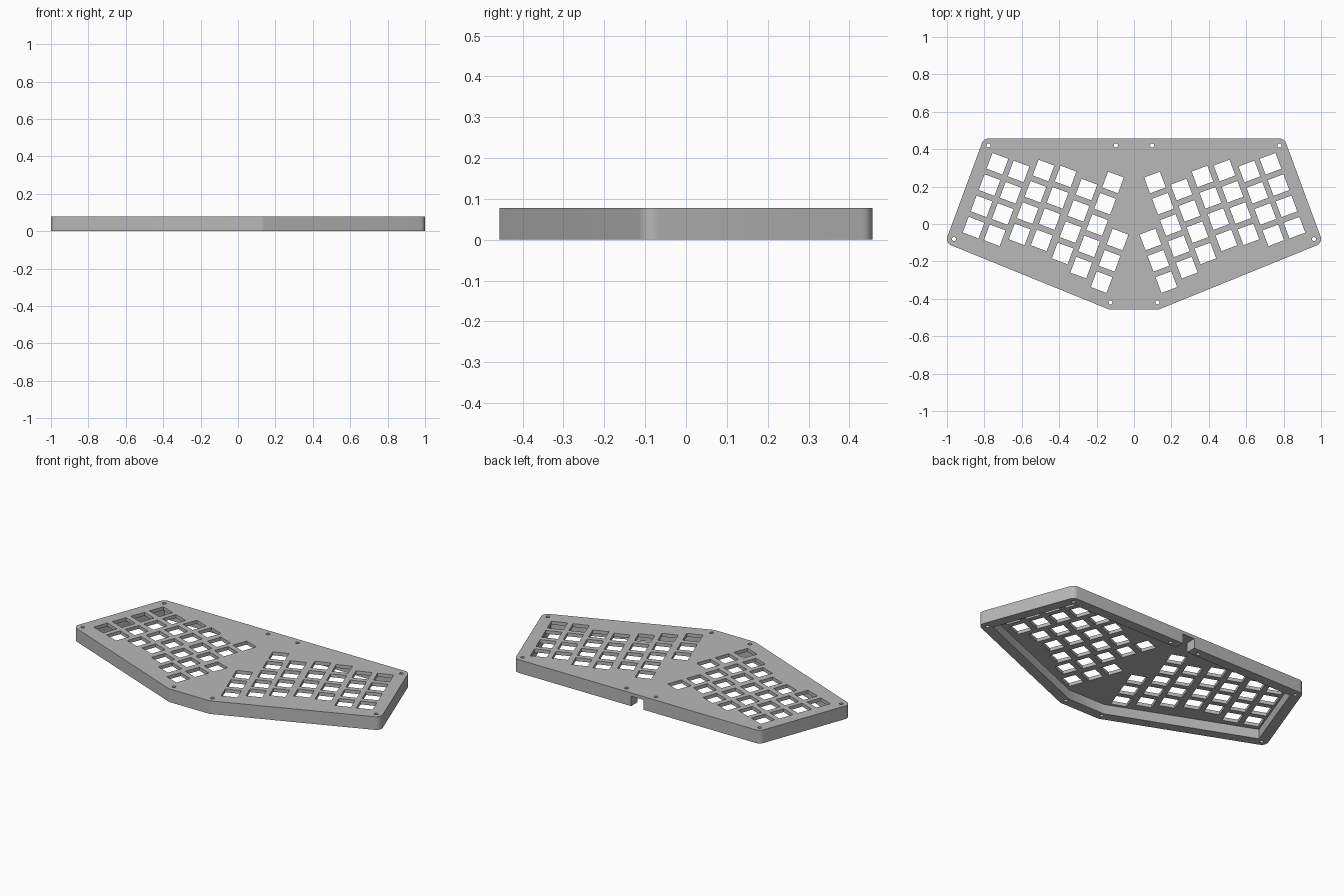
import bpy, bmesh
from math import radians, atan2, cos, sin, pi, tau
from mathutils import Vector, Matrix

cube = bpy.data.objects.get("Cube")
if cube:
    bpy.data.objects.remove(cube, do_unlink=True)

HEIGHT, PLATE, RIM, ROUND = 0.078, 0.02, 0.06, 0.037
KEY, PITCH, TILT = 0.09, 0.1215, radians(20.5)

grey = bpy.data.materials.new("case_grey")
grey.use_nodes = True
grey.diffuse_color = (0.48, 0.48, 0.48, 1)
grey.node_tree.nodes["Principled BSDF"].inputs["Base Color"].default_value = grey.diffuse_color


def add_prism(bm, points, z0, z1):
    """Extrude a counter-clockwise outline from z0 to z1."""
    low = [bm.verts.new((p[0], p[1], z0)) for p in points]
    high = [bm.verts.new((p[0], p[1], z1)) for p in points]
    bm.faces.new(low[::-1])
    bm.faces.new(high)
    for i in range(len(points)):
        j = (i + 1) % len(points)
        bm.faces.new((low[i], low[j], high[j], high[i]))


def make_object(name, prisms):
    bm = bmesh.new()
    for points, z0, z1 in prisms:
        add_prism(bm, points, z0, z1)
    mesh = bpy.data.meshes.new(name)
    bm.to_mesh(mesh)
    bm.free()
    mesh.materials.append(grey)
    obj = bpy.data.objects.new(name, mesh)
    bpy.context.collection.objects.link(obj)
    return obj


def circle(centre, radius, count=16):
    return [centre + radius * Vector((cos(tau * i / count), sin(tau * i / count)))
            for i in range(count)]


def offset_outline(corners, distance, steps):
    """Offset a convex outline: rounded corners outwards, mitred inwards."""
    result = []
    count = len(corners)
    for i, c in enumerate(corners):
        before, after = c - corners[i - 1], corners[(i + 1) % count] - c
        a = atan2(before.y, before.x) - pi / 2
        turn = (atan2(after.y, after.x) - pi / 2 - a) % tau
        if steps == 0:
            mid = a + turn / 2
            result.append(c + distance / cos(turn / 2) * Vector((cos(mid), sin(mid))))
        else:
            for k in range(steps + 1):
                t = a + turn * k / steps
                result.append(c + distance * Vector((cos(t), sin(t))))
    return result


def cut(target, cutter):
    mod = target.modifiers.new(cutter.name, 'BOOLEAN')
    mod.operation = 'DIFFERENCE'
    mod.solver = 'EXACT'
    mod.object = cutter
    cutter.hide_render = True
    bpy.context.view_layer.objects.active = target
    bpy.ops.object.modifier_apply(modifier=mod.name)
    bpy.data.objects.remove(cutter, do_unlink=True)


# Corner screw positions define the rounded body
half = [Vector((0.126, -0.42)), Vector((0.963, -0.08)), Vector((0.778, 0.42))]
corners = half + [Vector((-p.x, p.y)) for p in reversed(half)]
case = make_object("keyboard_case", [(offset_outline(corners, ROUND, 8), 0, HEIGHT)])

# Hollow underside, leaving the rim and top plate
inner = offset_outline(corners, ROUND - RIM, 0)
cut(case, make_object("underside_cutter", [(inner, -0.1, HEIGHT - PLATE)]))

# Cable notch in the back wall
notch = [(-0.04, 0.36), (0.04, 0.36), (0.04, 0.5), (-0.04, 0.5)]
cut(case, make_object("cable_notch_cutter", [(notch, -0.1, HEIGHT - PLATE)]))

# Key openings: x and y of the top key in each column, and number of keys
columns = [(0.73, 0.322, 4), (0.617, 0.281, 4), (0.484, 0.286, 4), (0.366, 0.254, 4),
           (0.254, 0.184, 4), (0.112, 0.222, 5), (0.088, -0.083, 3)]
openings = []
for side in (1, -1):
    turn = Matrix.Rotation(TILT * side, 2)
    square = [turn @ (Vector(p) * KEY / 2) for p in ((-1, -1), (1, -1), (1, 1), (-1, 1))]
    for x, y, count in columns:
        for n in range(count):
            centre = Vector((side * x, y)) + turn @ Vector((0, -PITCH * n))
            openings.append(([centre + p for p in square], 0.02, 0.1))
cut(case, make_object("key_cutter", openings))

# Screw holes through the rim
screws = corners + [Vector((0.097, 0.42)), Vector((-0.097, 0.42))]
cut(case, make_object("screw_cutter", [(circle(p, 0.011), -0.1, 0.2) for p in screws]))

# Smooth rounded corners, sharp edges elsewhere
bpy.ops.object.select_all(action='DESELECT')
case.select_set(True)
bpy.context.view_layer.objects.active = case
bpy.ops.object.shade_smooth_by_angle(angle=radians(30))
